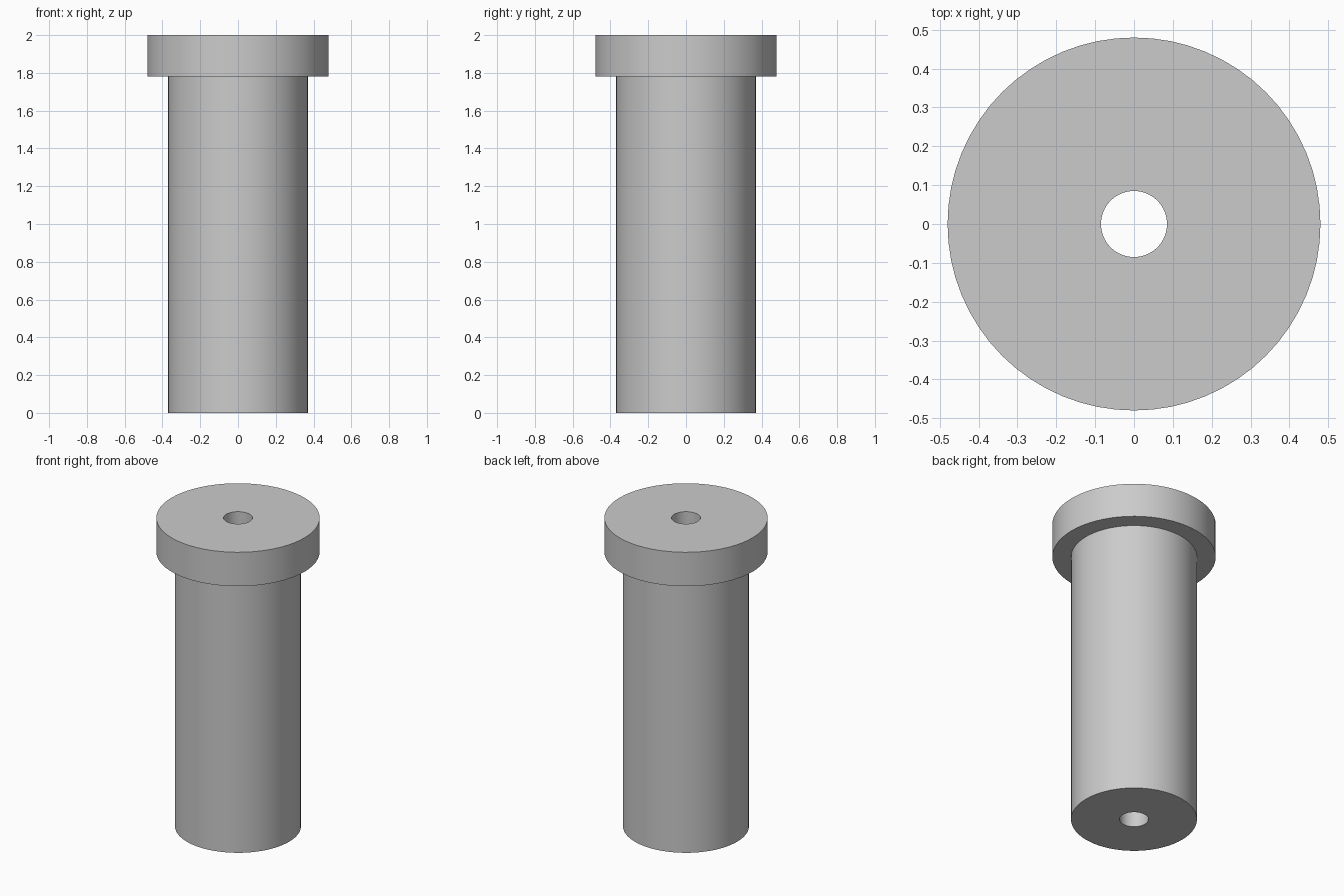
import bpy
import bmesh
from math import tau, radians
from mathutils import Vector

SEGMENTS = 64
BORE_R, SHAFT_R, FLANGE_R = 0.085, 0.37, 0.48
FLANGE_Z, TOP_Z = 1.78, 2.0

cube = bpy.data.objects.get("Cube")
if cube:
    bpy.data.objects.remove(cube, do_unlink=True)

# Plain grey material
grey = bpy.data.materials.new("light_grey")
grey.use_nodes = True
colour = (0.6, 0.6, 0.6, 1)
grey.diffuse_color = colour
grey.node_tree.nodes["Principled BSDF"].inputs["Base Color"].default_value = colour

# Closed half section: bore, shaft, flange
section = [
    (BORE_R, 0), (SHAFT_R, 0), (SHAFT_R, FLANGE_Z),
    (FLANGE_R, FLANGE_Z), (FLANGE_R, TOP_Z), (BORE_R, TOP_Z),
]

# Revolve the section into a flanged bushing with a through bore
bm = bmesh.new()
verts = [bm.verts.new((r, 0, z)) for r, z in section]
edges = [bm.edges.new((v, verts[(i + 1) % len(verts)])) for i, v in enumerate(verts)]
bmesh.ops.spin(bm, geom=verts + edges, cent=Vector(), axis=Vector((0, 0, 1)),
               angle=tau, steps=SEGMENTS)
bmesh.ops.remove_doubles(bm, verts=bm.verts, dist=0.0001)
bmesh.ops.recalc_face_normals(bm, faces=bm.faces)
mesh = bpy.data.meshes.new("flanged_bushing")
bm.to_mesh(mesh)
bm.free()
mesh.materials.append(grey)

bushing = bpy.data.objects.new("flanged_bushing", mesh)
bpy.context.collection.objects.link(bushing)

# Smooth walls, crisp rims
bpy.ops.object.select_all(action="DESELECT")
bushing.select_set(True)
bpy.context.view_layer.objects.active = bushing
bpy.ops.object.shade_smooth_by_angle(angle=radians(30))
